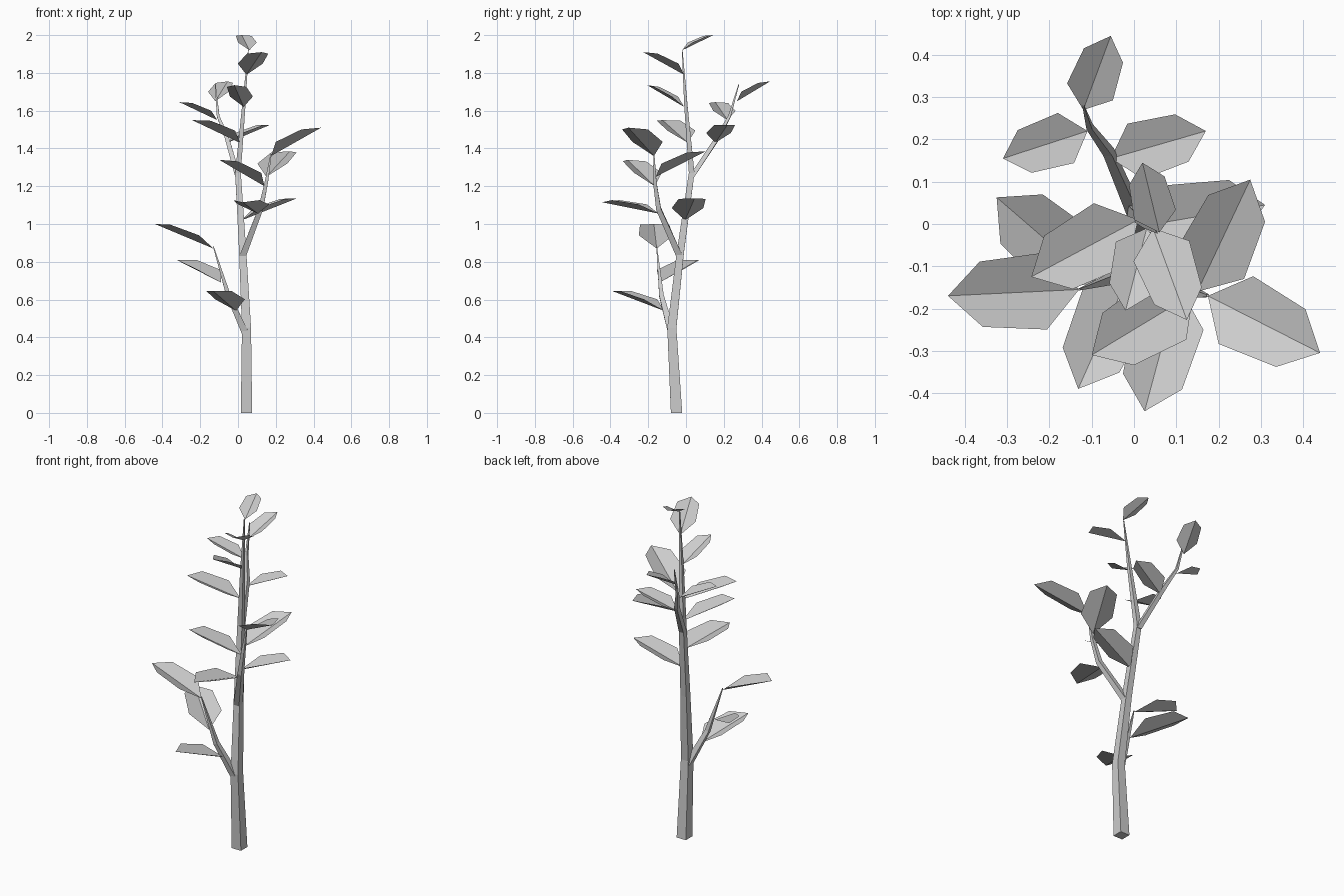
import bpy
import bmesh
from mathutils import Vector

old = bpy.data.objects.get("Cube")
if old:
    bpy.data.objects.remove(old, do_unlink=True)

# One plain grey for the whole sapling
GREY = (0.6, 0.6, 0.6, 1.0)
mat = bpy.data.materials.new("plain grey")
mat.use_nodes = True
mat.diffuse_color = GREY
mat.node_tree.nodes["Principled BSDF"].inputs["Base Color"].default_value = GREY


def make_object(name, bm):
    bmesh.ops.recalc_face_normals(bm, faces=bm.faces[:])
    mesh = bpy.data.meshes.new(name)
    bm.to_mesh(mesh)
    bm.free()
    mesh.materials.append(mat)
    obj = bpy.data.objects.new(name, mesh)
    bpy.context.collection.objects.link(obj)


def make_limb(name, path):
    """Four-sided tapering tube; each path point is x, y, z, half width."""
    bm = bmesh.new()
    rings = []
    for i, (x, y, z, r) in enumerate(path):
        before, after = path[max(i - 1, 0)], path[min(i + 1, len(path) - 1)]
        along = (Vector(after[:3]) - Vector(before[:3])).normalized()
        if i == 0:
            along = Vector((0, 0, 1))
        u = Vector((0, 1, 0)).cross(along).normalized()
        v = along.cross(u)
        rings.append([bm.verts.new(Vector((x, y, z)) + r * (a * u + b * v))
                      for a, b in ((-1, -1), (1, -1), (1, 1), (-1, 1))])
    for low, high in zip(rings, rings[1:]):
        for k in range(4):
            n = (k + 1) % 4
            bm.faces.new((low[k], low[n], high[n], high[k]))
    bm.faces.new(rings[0][::-1])
    bm.faces.new(rings[-1])
    make_object(name, bm)


def make_leaf(name, base, tip):
    """Six-cornered leaf folded upward along its midrib."""
    base, tip = Vector(base), Vector(tip)
    rib = tip - base
    side = rib.cross(Vector((0, 0, 1))).normalized() * rib.length
    up = side.cross(rib).normalized() * rib.length
    bm = bmesh.new()
    root, end = bm.verts.new(base), bm.verts.new(tip)
    for s in (1, -1):
        inner = bm.verts.new(base + 0.3 * rib + s * 0.27 * side + 0.1 * up)
        outer = bm.verts.new(base + 0.78 * rib + s * 0.23 * side + 0.08 * up)
        loop = (root, inner, outer, end)
        bm.faces.new(loop if s > 0 else loop[::-1])
    make_object(name, bm)


# Trunk and the three side branches
make_limb("trunk", [(0.045, -0.05, 0, 0.03), (0.045, -0.075, 0.45, 0.024),
                    (0.025, -0.03, 0.85, 0.019), (0, 0.03, 1.27, 0.015),
                    (0.03, 0, 1.62, 0.009), (0.055, -0.02, 1.92, 0.002)])
make_limb("lower_branch", [(0.04, -0.075, 0.42, 0.02), (-0.05, -0.13, 0.62, 0.012),
                           (-0.13, -0.155, 0.88, 0.002)])
make_limb("middle_branch", [(0.025, -0.035, 0.83, 0.018), (0.12, -0.145, 1.08, 0.013),
                            (0.15, -0.165, 1.22, 0.009), (0.175, -0.17, 1.37, 0.003)])
make_limb("upper_branch", [(0, 0.03, 1.25, 0.015), (-0.06, 0.17, 1.46, 0.011),
                           (-0.105, 0.23, 1.57, 0.007), (-0.12, 0.28, 1.74, 0.002)])

# Leaves as stalk point and tip, from the crown down
LEAVES = [
    ((0.06, -0.02, 1.92), (0.02, 0.145, 2.0)),
    ((0.045, -0.01, 1.79), (0.125, -0.227, 1.91)),
    ((0.03, -0.01, 1.62), (-0.02, -0.205, 1.735)),
    ((-0.12, 0.27, 1.65), (-0.055, 0.445, 1.755)),
    ((-0.11, 0.22, 1.55), (-0.31, 0.155, 1.645)),
    ((-0.055, 0.155, 1.43), (0.17, 0.22, 1.525)),
    ((0.01, 0.01, 1.43), (-0.243, -0.125, 1.55)),
    ((0.175, -0.17, 1.36), (0.44, -0.305, 1.51)),
    ((0.15, -0.16, 1.25), (0.275, 0.105, 1.385)),
    ((0.14, -0.165, 1.2), (-0.1, -0.31, 1.34)),
    ((0.105, -0.145, 1.055), (0.025, -0.443, 1.115)),
    ((0.02, -0.005, 1.02), (0.31, 0.045, 1.135)),
    ((-0.13, -0.155, 0.87), (-0.44, -0.17, 1.0)),
    ((-0.09, -0.14, 0.69), (-0.325, 0.063, 0.81)),
    ((-0.01, -0.115, 0.54), (-0.132, -0.39, 0.645)),
]
for i, (base, tip) in enumerate(LEAVES, 1):
    make_leaf(f"leaf_{i}", base, tip)
